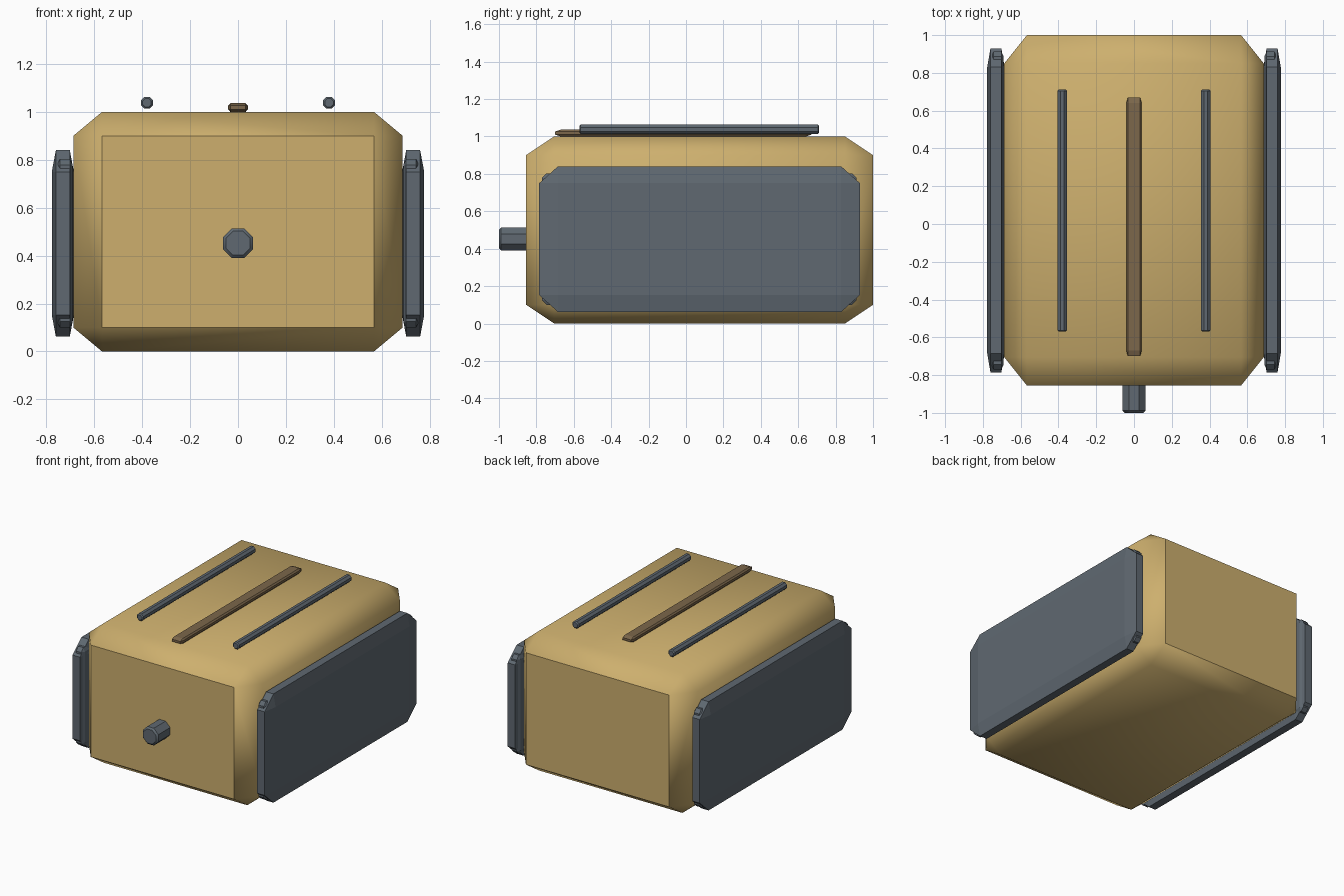
import bpy, bmesh, math
from mathutils import Matrix

if "Cube" in bpy.data.objects:
    bpy.data.objects.remove(bpy.data.objects["Cube"])


def material(name, rgb):
    m = bpy.data.materials.new(name)
    m.diffuse_color = (*rgb, 1)
    m.use_nodes = True
    m.node_tree.nodes["Principled BSDF"].inputs["Base Color"].default_value = m.diffuse_color
    return m


gold = material("warm gold", (0.61, 0.43, 0.155))
slate = material("slate grey", (0.115, 0.14, 0.165))
brown = material("muted brown", (0.2, 0.135, 0.07))


def finish(bm, name, mat, angle=None):
    bmesh.ops.recalc_face_normals(bm, faces=bm.faces)
    mesh = bpy.data.meshes.new(name)
    bm.to_mesh(mesh)
    bm.free()
    mesh.materials.append(mat)
    ob = bpy.data.objects.new(name, mesh)
    bpy.context.collection.objects.link(ob)
    if angle is not None:
        bpy.ops.object.select_all(action='DESELECT')
        ob.select_set(True)
        bpy.context.view_layer.objects.active = ob
        bpy.ops.object.shade_smooth_by_angle(angle=math.radians(angle))
    return ob


def chamfer_box(name, mat, lo, hi, cut, angle=None):
    """Box with a different chamfer size along each axis."""
    bm = bmesh.new()
    half = [(b - a) / 2 for a, b in zip(lo, hi)]
    mid = [(b + a) / 2 for a, b in zip(lo, hi)]
    for sx in (-1, 1):
        for sy in (-1, 1):
            for sz in (-1, 1):
                s = (sx, sy, sz)
                for flat in range(3):
                    bm.verts.new([mid[i] + s[i] * (half[i] - (0 if i == flat else cut[i]))
                                  for i in range(3)])
    bmesh.ops.convex_hull(bm, input=bm.verts)
    bmesh.ops.dissolve_limit(bm, angle_limit=0.01, verts=bm.verts, edges=bm.edges)
    return finish(bm, name, mat, angle)


def rod(name, mat, x, z, y0, y1, radius, sides, tip, angle=None):
    """Rod along y with chamfered ends."""
    bm = bmesh.new()
    bmesh.ops.create_cone(bm, cap_ends=True, segments=sides, radius1=radius,
                          radius2=radius, depth=y1 - y0)
    caps = [f for f in bm.faces if len(f.verts) == sides and abs(f.normal.z) > 0.9]
    rims = list({e for f in caps for e in f.edges})
    bmesh.ops.bevel(bm, geom=rims, offset=tip, segments=1, affect='EDGES')
    bm.transform(Matrix.Translation((x, (y0 + y1) / 2, z))
                 @ Matrix.Rotation(math.pi / 2, 4, 'X')
                 @ Matrix.Rotation(math.pi / sides, 4, 'Z'))
    return finish(bm, name, mat, angle)


# Main case with broad chamfers
chamfer_box("case", gold, (-0.687, -0.855, 0), (0.687, 1, 1), (0.12, 0.15, 0.1), 50)

for side, label in ((-1, "left"), (1, "right")):
    def span(a, b):
        return sorted((side * a, side * b))

    # Side panel and the squarer backing plate that shows at its corners
    x = span(0.685, 0.777)
    chamfer_box(label + "_panel", slate, (x[0], -0.785, 0.062), (x[1], 0.93, 0.84),
                (0.017, 0.1, 0.09))
    x = span(0.69, 0.755)
    chamfer_box(label + "_panel_backing", slate, (x[0], -0.77, 0.1), (x[1], 0.912, 0.803),
                (0.012, 0.025, 0.025))
    # Thin rail above the top
    rod(label + "_rail", slate, side * 0.38, 1.038, -0.57, 0.712, 0.027, 8, 0.007)

# Central strip on the top
chamfer_box("top_strip", brown, (-0.041, -0.7, 1.0), (0.041, 0.67, 1.036),
            (0.009, 0.03, 0.01))

# Front knob
rod("front_knob", slate, 0, 0.452, -1, -0.82, 0.067, 8, 0.012, 35)
